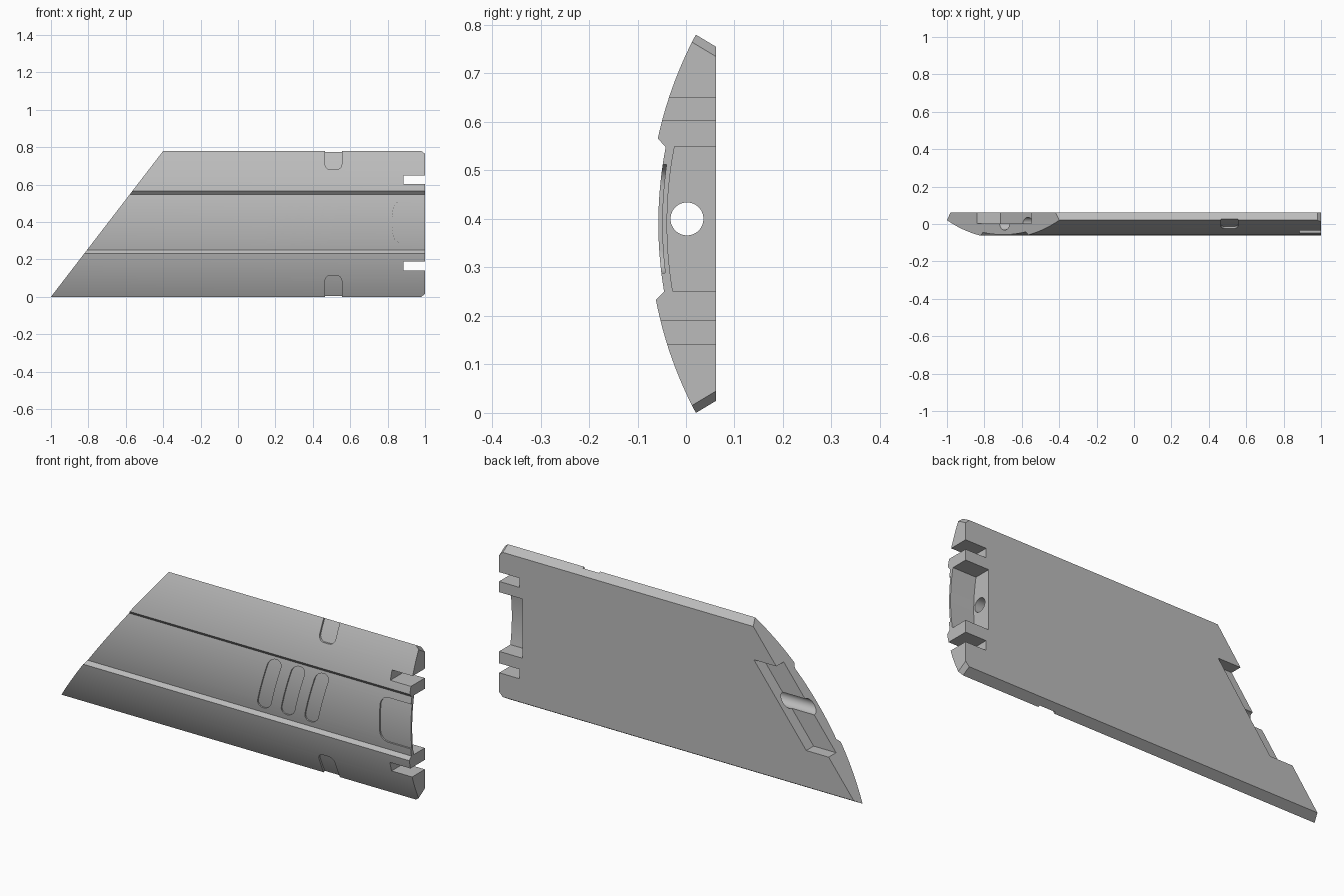
import bpy, bmesh, math
from mathutils import Vector

cube = bpy.data.objects.get("Cube")
if cube:
    bpy.data.objects.remove(cube, do_unlink=True)

grey = bpy.data.materials.new("mid_grey")
grey.use_nodes = True
grey.diffuse_color = (0.5, 0.5, 0.5, 1)
grey.node_tree.nodes["Principled BSDF"].inputs["Base Color"].default_value = (0.5, 0.5, 0.5, 1)

TOP, BACK, MID = 0.78, 0.062, 0.39
RADIUS, CENTRE_Y = 0.83, 0.753
SLANT = 0.6 / TOP


def arc(z0, z1, inset=0.0, steps=14):
    """Points (y, z) on the curved front, moved back by inset."""
    zs = [z0 + (z1 - z0) * i / steps for i in range(steps + 1)]
    return [(CENTRE_Y + inset - math.sqrt(RADIUS ** 2 - (z - MID) ** 2), z) for z in zs]


def prism(name, points, axis, start, end):
    """Extrude a 2D outline along x or y, from start to end."""
    bm = bmesh.new()
    if axis == "x":
        place = lambda p: Vector((start, p[0], p[1]))
        step = Vector((end - start, 0, 0))
    else:
        place = lambda p: Vector((p[0], start, p[1]))
        step = Vector((0, end - start, 0))
    face = bm.faces.new([bm.verts.new(place(p)) for p in points])
    new = bmesh.ops.extrude_face_region(bm, geom=[face])["geom"]
    bmesh.ops.translate(bm, vec=step, verts=[v for v in new if isinstance(v, bmesh.types.BMVert)])
    bmesh.ops.recalc_face_normals(bm, faces=bm.faces)
    mesh = bpy.data.meshes.new(name)
    bm.to_mesh(mesh)
    bm.free()
    mesh.materials.append(grey)
    obj = bpy.data.objects.new(name, mesh)
    bpy.context.collection.objects.link(obj)
    return obj


def cut(target, cutter):
    mod = target.modifiers.new("cut", "BOOLEAN")
    mod.operation, mod.solver, mod.object = "DIFFERENCE", "EXACT", cutter
    bpy.context.view_layer.objects.active = target
    bpy.ops.object.modifier_apply(modifier=mod.name)
    bpy.data.objects.remove(cutter, do_unlink=True)


def rounded(cx, cz, w, h, r, lean=0.0):
    """Rounded rectangle outline (x, z), optionally leaning."""
    pts = []
    for k, (sx, sz) in enumerate([(1, 1), (-1, 1), (-1, -1), (1, -1)]):
        for i in range(7):
            a = math.pi / 2 * (k + i / 6)
            x = sx * (w / 2 - r) + r * math.cos(a)
            z = sz * (h / 2 - r) + r * math.sin(a)
            pts.append((cx + x + lean * z, cz + z))
    return pts


def box_outline(x0, x1, z0, z1):
    return [(x0, z0), (x1, z0), (x1, z1), (x0, z1)]


def recess(outline, depth):
    """Sink an outline into the front, with a floor following the curve."""
    cutter = prism("recess_cutter", outline, "y", -0.3, 0.25)
    core = prism("recess_core", arc(-0.1, 0.9, depth, 60) + [(0.5, 0.9), (0.5, -0.1)], "x", -1.5, 1.5)
    cut(cutter, core)
    cut(plate, cutter)


# Plate: curved front with a sunken middle band, flat back, slanted end
profile = (arc(0, 0.233) + arc(0.25, 0.548, 0.02, 20) + arc(0.566, TOP)
           + [(BACK, TOP - 0.025), (BACK, 0.025)])
plate = prism("plate", profile, "x", -1, 1)
for v in plate.data.vertices:
    if v.co.x < 0:
        v.co.x = -1 + SLANT * v.co.z

# Chamfered corners on the square end
for edge, inward in ((0, 1), (TOP, -1)):
    corner = [(0.975, edge - 0.005 * inward), (1.03, edge - 0.005 * inward), (1.03, edge + 0.05 * inward)]
    wedge = prism("corner_cutter", corner, "y", -0.2, 0.2)
    for v in wedge.data.vertices:
        v.co.z += inward * max(0, (v.co.y - 0.02)) * 0.0
    # Follow the sloping edge towards the back
    for v in wedge.data.vertices:
        v.co.z += inward * 0.6 * (v.co.y - 0.02)
    cut(plate, wedge)

# Clip slots in the square end
for z0, z1 in ((0.142, 0.19), (0.603, 0.65)):
    cut(plate, prism("slot_cutter", box_outline(0.885, 1.1, z0, z1), "y", -0.2, 0.2))

# Pocket behind the square end
cut(plate, prism("end_pocket_cutter", arc(0.25, 0.549, 0.038) + [(0.2, 0.549), (0.2, 0.25)], "x", 0.87, 1.1))

# Pocket along the slanted end
low, high = 0.208, 0.588
slant_pocket = [(-1 + SLANT * z + dx, z) for z, dx in ((low, -0.1), (low, 0.125), (high, 0.125), (high, -0.1))]
cut(plate, prism("slant_pocket_cutter", slant_pocket, "y", 0.003, 0.2))

# Bore running the full length
bore = [(0.002 + 0.034 * math.cos(a), 0.4 + 0.034 * math.sin(a))
        for a in (math.tau * (i + 0.5) / 32 for i in range(32))]
cut(plate, prism("bore_cutter", bore, "x", -1.2, 1.2))

# Notches at the top and bottom edges
for z in (0.015, TOP - 0.0):
    recess(rounded(0.51, z, 0.09, 0.2, 0.03), 0.01)

# Three leaning grip recesses and the end window
for i in range(3):
    recess(rounded(0.21 + 0.132 * i, 0.405, 0.075, 0.26, 0.036, 0.27), 0.027)
recess(rounded(0.98, 0.4, 0.3, 0.224, 0.045), 0.028)

bpy.ops.object.select_all(action="DESELECT")
plate.select_set(True)
bpy.context.view_layer.objects.active = plate
bpy.ops.object.shade_smooth_by_angle(angle=math.radians(25))
